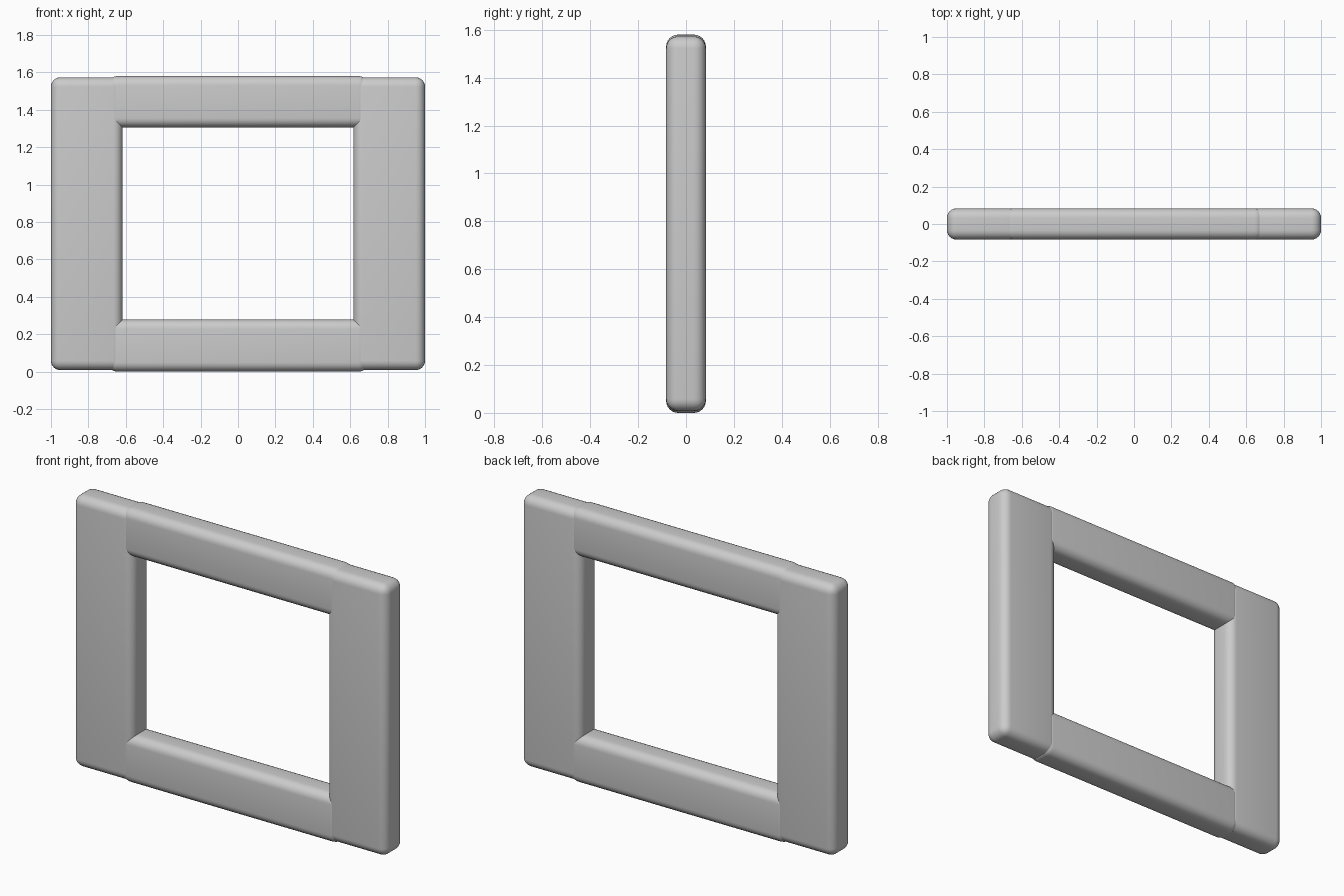
import bpy

if "Cube" in bpy.data.objects:
    bpy.data.objects.remove(bpy.data.objects["Cube"])


def rounded_bar(name, x0, x1, z0, z1, depth=0.166, radius=0.05):
    """Box spanning the given front-view rectangle, with rounded edges."""
    bpy.ops.mesh.primitive_cube_add(size=1, location=((x0 + x1) / 2, 0, (z0 + z1) / 2))
    bar = bpy.context.object
    bar.name = name
    bar.scale = (x1 - x0, depth, z1 - z0)
    bpy.ops.object.transform_apply(location=False, rotation=False, scale=True)
    bevel = bar.modifiers.new("rounding", "BEVEL")
    bevel.width = radius
    bevel.segments = 6
    bpy.ops.object.modifier_apply(modifier=bevel.name)
    bpy.ops.object.shade_smooth_by_angle()
    return bar


# Upright side pieces
rounded_bar("left_stile", -1.0, -0.617, 0.008, 1.573)
rounded_bar("right_stile", 0.617, 1.0, 0.008, 1.573)

# Horizontal pieces, ends tucked into the uprights
rounded_bar("bottom_rail", -0.695, 0.695, 0.0, 0.278)
rounded_bar("top_rail", -0.695, 0.695, 1.305, 1.58)
